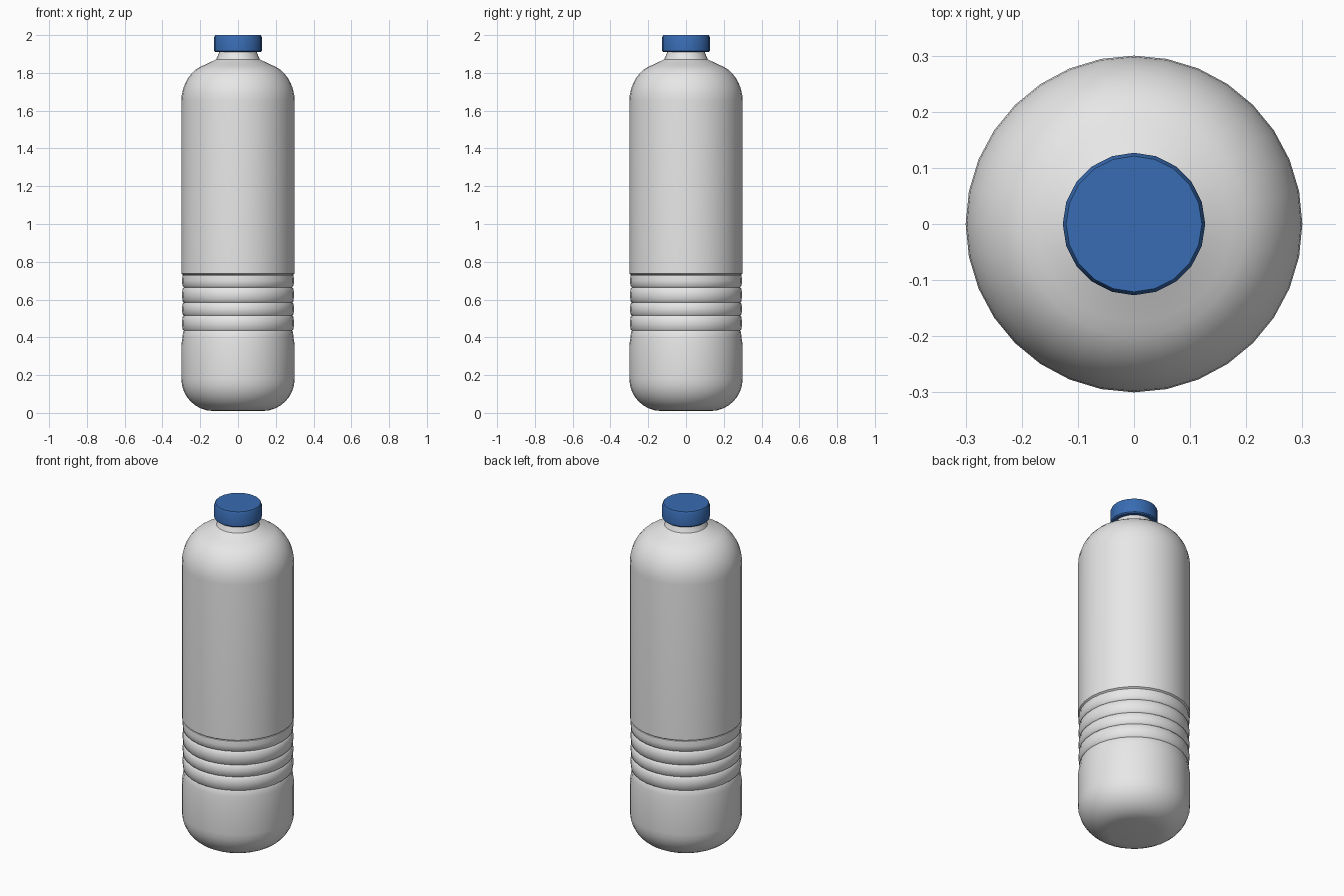
import bpy, bmesh, math
from mathutils import Matrix

cube = bpy.data.objects.get("Cube")
if cube:
    bpy.data.objects.remove(cube, do_unlink=True)


def make_material(name, rgb):
    m = bpy.data.materials.new(name)
    m.use_nodes = True
    m.diffuse_color = (*rgb, 1)
    m.node_tree.nodes["Principled BSDF"].inputs["Base Color"].default_value = (*rgb, 1)
    return m


def lathe(name, profile, sides, material, smooth_angle):
    """Spin a (radius, height) profile around z."""
    bm = bmesh.new()
    verts = [bm.verts.new((r, 0, z)) for r, z in profile]
    edges = [bm.edges.new(pair) for pair in zip(verts, verts[1:])]
    bmesh.ops.spin(bm, geom=verts + edges, axis=(0, 0, 1), cent=(0, 0, 0),
                   angle=math.tau, steps=sides, use_merge=True)
    bmesh.ops.remove_doubles(bm, verts=bm.verts, dist=1e-5)
    bmesh.ops.recalc_face_normals(bm, faces=bm.faces)
    mesh = bpy.data.meshes.new(name)
    bm.to_mesh(mesh)
    bm.free()
    mesh.materials.append(material)
    obj = bpy.data.objects.new(name, mesh)
    bpy.context.collection.objects.link(obj)
    bpy.ops.object.select_all(action='DESELECT')
    obj.select_set(True)
    bpy.context.view_layer.objects.active = obj
    bpy.ops.object.shade_smooth_by_angle(angle=math.radians(smooth_angle))
    return obj


def arc(cr, cz, rr, rz, start, end, steps):
    """Elliptical arc of profile points, angles in degrees."""
    angles = [math.radians(start + (end - start) * i / steps) for i in range(steps + 1)]
    return [(cr + rr * math.cos(a), cz + rz * math.sin(a)) for a in angles]


plastic = make_material("pale grey plastic", (0.8, 0.8, 0.8))
blue = make_material("blue cap plastic", (0.04, 0.15, 0.45))

# Body: rounded base, waist ribs, straight wall, domed shoulder
profile = [(0, 0.01)] + arc(0.13, 0.18, 0.17, 0.17, -90, 0, 8)
profile += [(0.3, 0.36), (0.294, 0.4), (0.291, 0.428)]
grooves = [0.435, 0.515, 0.585, 0.665, 0.735]
for low, high in zip(grooves, grooves[1:]):
    profile += [(0.287, low), (0.294, low + 0.007), (0.297, (low + high) / 2),
                (0.294, high - 0.007)]
profile += [(0.29, 0.73), (0.3, 0.737)]
profile += arc(0.13, 1.65, 0.17, 0.2, 0, 75, 8)
profile += [(0.115, 1.872)]
lathe("bottle_body", profile, 32, plastic, 40)

# Neck: tapered collar running up inside the cap
lathe("bottle_neck", [(0.115, 1.872), (0.105, 1.895), (0.098, 1.915), (0.098, 1.96)],
      32, plastic, 40)

# Cap with softened rims and a hollow underside
lathe("cap", [(0.098, 1.912), (0.121, 1.91), (0.127, 1.916), (0.127, 1.988),
              (0.121, 2.0), (0, 2.0)], 20, blue, 35)
